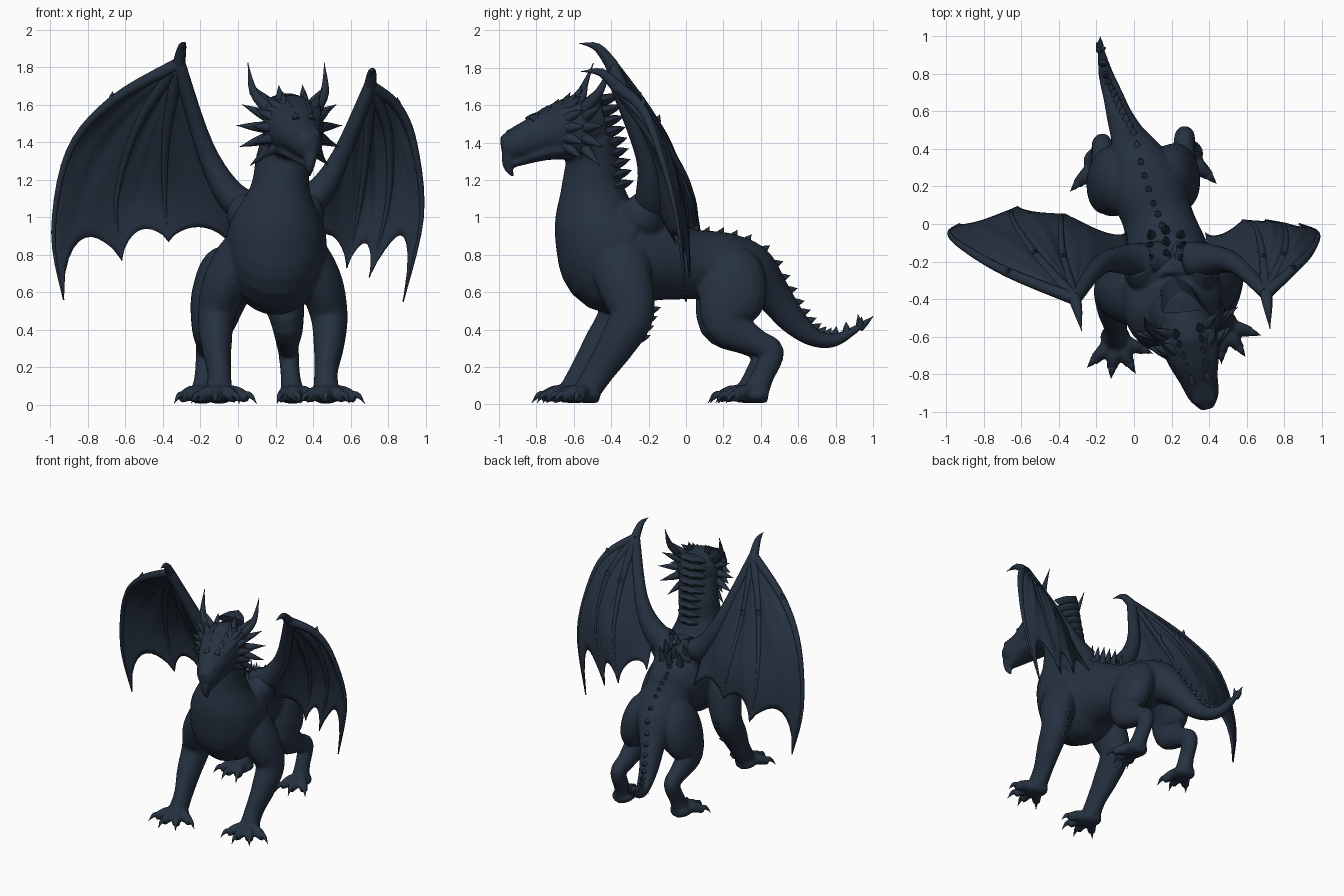
import bpy, bmesh, math
from mathutils import Vector as V

if "Cube" in bpy.data.objects:
    bpy.data.objects.remove(bpy.data.objects["Cube"])

hide = bpy.data.materials.new("dark slate hide")
hide.use_nodes = True
hide.diffuse_color = (0.019, 0.031, 0.052, 1)
hide.node_tree.nodes["Principled BSDF"].inputs["Base Color"].default_value = hide.diffuse_color


def spline(keys, steps):
    """Catmull-Rom through tuples of any length."""
    keys, out, last = [tuple(k) for k in keys], [], len(keys) - 1
    for i in range(last):
        a, b, c, d = (keys[max(0, min(last, i + k))] for k in (-1, 0, 1, 2))
        for s in range(steps):
            t = s / steps
            out.append([q + t / 2 * (r - p + t * (2*p - 5*q + 4*r - w + t * (3*(q - r) + w - p)))
                        for p, q, r, w in zip(a, b, c, d)])
    return out + [list(keys[-1])]


def tube(bm, keys, sides=20, steps=5):
    """Loft ellipses along keys of (x, y, z, half width, half depth)."""
    points = spline(keys, steps)
    centres = [V(p[:3]) for p in points]
    rings = []
    for i, point in enumerate(points):
        along = (centres[min(i + 1, len(points) - 1)] - centres[max(i - 1, 0)]).normalized()
        ref = V((1, 0, 0)) if abs(along.x) < 0.85 else V((0, 1, 0))
        side = (ref - along * ref.dot(along)).normalized()
        up = side.cross(along)
        wide, deep = max(point[3], .002), max(point[4], .002)
        angles = [2 * math.pi * k / sides for k in range(sides)]
        rings.append([bm.verts.new(centres[i] + side * wide * math.cos(a) + up * deep * math.sin(a))
                      for a in angles])
    for r, s in zip(rings, rings[1:]):
        for k in range(sides):
            n = (k + 1) % sides
            bm.faces.new((r[k], r[n], s[n], s[k]))
    bm.faces.new(rings[0][::-1])
    bm.faces.new(rings[-1])


def spike(bm, base, tip, radius, bend=(0, 0, 0), sides=8):
    """Tapered, optionally bent point."""
    base, tip = V(base), V(tip)
    middle = base.lerp(tip, .5) + V(bend)
    tube(bm, [(*base, radius, radius), (*middle, radius * .65, radius * .65), (*tip, 0, 0)], sides, 4)


def finish(name, bm, angle=50):
    bmesh.ops.recalc_face_normals(bm, faces=bm.faces)
    mesh = bpy.data.meshes.new(name)
    bm.to_mesh(mesh)
    bm.free()
    mesh.materials.append(hide)
    ob = bpy.data.objects.new(name, mesh)
    bpy.context.collection.objects.link(ob)
    bpy.ops.object.select_all(action='DESELECT')
    ob.select_set(True)
    bpy.context.view_layer.objects.active = ob
    bpy.ops.object.shade_smooth_by_angle(angle=math.radians(angle))
    return ob


body, claws, spines = bmesh.new(), bmesh.new(), bmesh.new()

# Tail, torso and neck
trunk = [(-.18, .95, .43, .015, .015), (-.15, .8, .345, .04, .035), (-.11, .68, .36, .055, .05),
         (-.075, .57, .45, .07, .075), (-.03, .46, .59, .095, .1), (.02, .34, .71, .15, .15),
         (.07, .2, .74, .2, .18), (.13, .02, .75, .19, .19), (.18, -.18, .79, .23, .25),
         (.2, -.36, .81, .27, .335), (.21, -.47, .96, .25, .245), (.225, -.5, 1.15, .16, .17),
         (.24, -.5, 1.3, .145, .145), (.27, -.53, 1.42, .14, .14)]
tube(body, trunk, 32)

# Head, lower jaw and hooked beak
tube(body, [(.26, -.45, 1.5, .1, .12), (.29, -.58, 1.48, .165, .175), (.315, -.7, 1.465, .145, .14),
            (.345, -.82, 1.425, .105, .105), (.375, -.92, 1.39, .08, .085), (.39, -.985, 1.38, .035, .055)], 24)
tube(body, [(.29, -.58, 1.37, .13, .06), (.33, -.75, 1.35, .1, .045), (.38, -.93, 1.285, .035, .02)])
spike(body, (.385, -.95, 1.33), (.38, -.91, 1.2), .04, (0, -.02, 0))

forward, rise = V((.24, -.97, 0)), V((0, 0, 1))
skull = V((.29, -.58, 1.47))
for s in (-1, 1):
    side = V((.97, .24, 0)) * s
    # Brow ridge and nostril
    eye = skull + forward * .14 + rise * .065
    brow = [(eye + side * .06 + forward * .11 - rise * .04, .02), (eye + side * .09, .035),
            (eye + side * .13 - forward * .14 + rise * .05, .03)]
    tube(body, [(*p, r, r) for p, r in brow], 12)
    spike(body, eye + side * .04 + forward * .24 - rise * .09, eye + side * .05 + forward * .14 - rise * .04, .022)
    # Horn
    root = skull + rise * .1 + side * .12
    spike(spines, root, root + side * .09 - forward * .14 + rise * .255, .036, side * .03 - rise * .03, 12)
    # Cheek frill, two fans
    for ahead, length in ((0, .16), (.09, .1)):
        for k in range(5):
            a = math.radians(50 - 23 * k)
            d = side * math.cos(a) + rise * math.sin(a)
            c = skull + forward * ahead
            spike(spines, c + d * .12, c + d * (.13 + length) - forward * .07, .035)
    # Crown bumps
    for k in range(5):
        c = skull + rise * (.15 - .026 * k) + forward * .065 * k + side * (.065 - .006 * k)
        spike(spines, c, c - forward * .04 + rise * (.085 - .01 * k), .025)


def leg(middle, s, path, drift, heading, spread):
    """path holds (distance out, y, z, half width, half depth); the foot drifts along y."""
    n = len(path) - 1
    keys = [(middle + s * out, y + drift * min(1, 1.6 * k / n), z, w, d)
            for k, (out, y, z, w, d) in enumerate(path)]
    tube(body, keys)
    x, y = keys[-1][:2]
    tube(body, [(x, y + .07, .045, .045, .035), (x, y + .02, .05, .08, .045), (x, y - .06, .04, .07, .03)], 16)
    for turn in spread:
        a = math.radians(heading + turn)
        ray = V((s * math.sin(a), -math.cos(a), 0))
        ankle = V((x, y, .06))
        toe = ankle + ray * .165 - rise * .025
        knuckle = ankle.lerp(toe, .55) + rise * .015
        tube(body, [(*ankle, .04, .04), (*knuckle, .037, .042), (*toe, .028, .028)], 12)
        spike(claws, toe - ray * .02 + rise * .015, toe + ray * .05 - rise * .027, .024, rise * .02)
    return V(keys[3][:3])


# Legs, the right foreleg reaching further forward
fore = [(.06, -.36, .93, .06, .08), (.155, -.36, .82, .12, .16), (.25, -.33, .66, .12, .15),
        (.3, -.29, .48, .1, .12), (.3, -.37, .32, .082, .1), (.285, -.46, .18, .063, .08),
        (.285, -.53, .07, .07, .07)]
hind = [(.02, .22, .82, .05, .07), (.11, .23, .73, .13, .17), (.185, .235, .58, .115, .185),
        (.215, .21, .43, .085, .125), (.215, .35, .335, .062, .075), (.22, .44, .28, .055, .065),
        (.23, .39, .15, .052, .06), (.24, .35, .06, .065, .07)]
for s, drift, heading in ((1, 0, 17), (-1, -.08, -12)):
    leg(.05, s, hind, .02 * s, 10, (-32, 0, 34))
    elbow = leg(.185, s, fore, drift, heading, (-56, -18, 18, 56))
    for k in range(4):
        c = elbow + V((0, .1 - .018 * k, .02 - .05 * k))
        spike(spines, c, c + V((0, .055, .02)), .022)


def wing(name, arm, fingers, root, claw):
    """Bones fan out from the wrist with scalloped skin between them."""
    bones, skin = bmesh.new(), bmesh.new()
    wrist = arm[-1]
    tube(bones, [(*p, r, r) for p, r in zip(arm, (.11, .08, .05, .035))], 16)
    spike(bones, wrist, claw, .034, (0, .01, .035), 12)
    chains = [[wrist] + f for f in fingers]
    for chain in chains:
        radii = [.034 - .03 * k / (len(chain) - 1) for k in range(len(chain))]
        tube(bones, [(*p, r, r) for p, r in zip(chain, radii)], 10)
        joint = V(chain[1])
        spike(bones, joint, joint + V((0, .02, .05)), .025)
    chains.append([wrist, arm[2], arm[1], root])
    curves = [[V(p) for p in spline(c, 60 // (len(c) - 1))] for c in chains]
    rows, cols = 10, 24
    for ca, cb, depth in zip(curves, curves[1:], (.2, .16, .14)):
        grid = []
        for v in range(rows + 1):
            w = v / rows
            arch = max(0, math.sin(math.pi * w))
            line = []
            for u in range(cols + 1):
                f = 60 * u / cols * (1 - depth * arch ** .55)
                k = min(int(f), 59)
                p = ca[k].lerp(ca[k + 1], f - k).lerp(cb[k].lerp(cb[k + 1], f - k), w)
                fold = arch * math.sin(math.pi * u / cols)
                p.y += fold * (.03 + .008 * math.sin(w * 15 + u * .4))
                line.append(skin.verts.new(p))
            grid.append(line)
        for r, t in zip(grid, grid[1:]):
            for u in range(cols):
                skin.faces.new((r[u], r[u + 1], t[u + 1], t[u]))
    bmesh.ops.remove_doubles(skin, verts=skin.verts, dist=.0005)
    finish(name + "_bones", bones)
    sheet = finish(name + "_membrane", skin, 80).modifiers.new("thickness", 'SOLIDIFY')
    sheet.thickness = .012
    sheet.offset = 0


wing("left_wing", [(.25, -.2, 1), (.42, -.19, 1.12), (.55, -.22, 1.33), (.705, -.37, 1.7)],
     [[(.85, -.24, 1.59), (.94, -.15, 1.38), (.98, -.05, 1), (.88, 0, .55)],
      [(.8, -.17, 1.45), (.8, -.02, 1.08), (.7, .02, .68)],
      [(.69, -.18, 1.42), (.65, -.02, 1.08), (.58, .02, .73)]], (.38, -.05, .86), (.725, -.56, 1.78))
wing("right_wing", [(.13, -.2, 1), (-.04, -.19, 1.12), (-.18, -.22, 1.38), (-.315, -.4, 1.82)],
     [[(-.67, -.26, 1.62), (-.9, -.13, 1.35), (-.985, -.05, .92), (-.93, 0, .56)],
      [(-.53, -.16, 1.5), (-.65, .03, 1.1), (-.62, .09, .77)],
      [(-.38, -.18, 1.45), (-.39, .01, 1.12), (-.37, .05, .87)]], (-.04, -.05, .85), (-.28, -.57, 1.93))

# Shoulder muscles under the wings
for s in (-1, 1):
    tube(body, [(.2, -.25, .93, .12, .14), (.2 + s * .14, -.24, 1, .12, .13), (.2 + s * .18, -.2, 1.09, .07, .08)], 16)

# Spines along tail and rump
ridge = spline(trunk, 5)
for i in range(3, 40, 2):
    along = (V(ridge[i + 1][:3]) - V(ridge[i - 1][:3])).normalized()
    up = along.cross(V((1, 0, 0)))
    up *= math.copysign(1, up.z)
    top = V(ridge[i][:3]) + up * (ridge[i][4] - .015)
    spike(spines, top, top + up * .05 - along * .025, .024)
# Broad overlapping plates down the neck
for k in range(9):
    f = k / 8
    base = V((.23 + .03 * f, -.39 - .07 * f, 1.16 + .46 * f))
    tip = base + V((-.01, .11, .035))
    tube(spines, [(*base, .11, .035), (*base.lerp(tip, .6), .065, .022), (*tip, 0, 0)], 12, 4)
# Cluster between the wings
for row in range(3):
    for col in (-1, 0, 1):
        base = V((.17 + col * .075, -.04 - row * .065 - abs(col) * .025, .96 + row * .035))
        spike(spines, base, base + V((col * .01, .035, .13)), .028)
# Tail tuft
for reach in ((0, .07, .06), (-.02, .04, .03), (.03, .01, .06), (-.02, -.01, .07)):
    base = V((-.18, .93, .41))
    spike(spines, base, base + V(reach), .022)

# Fuse the overlapping body volumes
beast = finish("body_head_and_legs", body, 180)
fuse = beast.modifiers.new("fuse", 'REMESH')
fuse.mode = 'VOXEL'
fuse.voxel_size = .011
fuse.use_smooth_shade = True
relax = beast.modifiers.new("relax", 'SMOOTH')
relax.iterations = 4
finish("claws", claws)
finish("horns_and_spines", spines)
